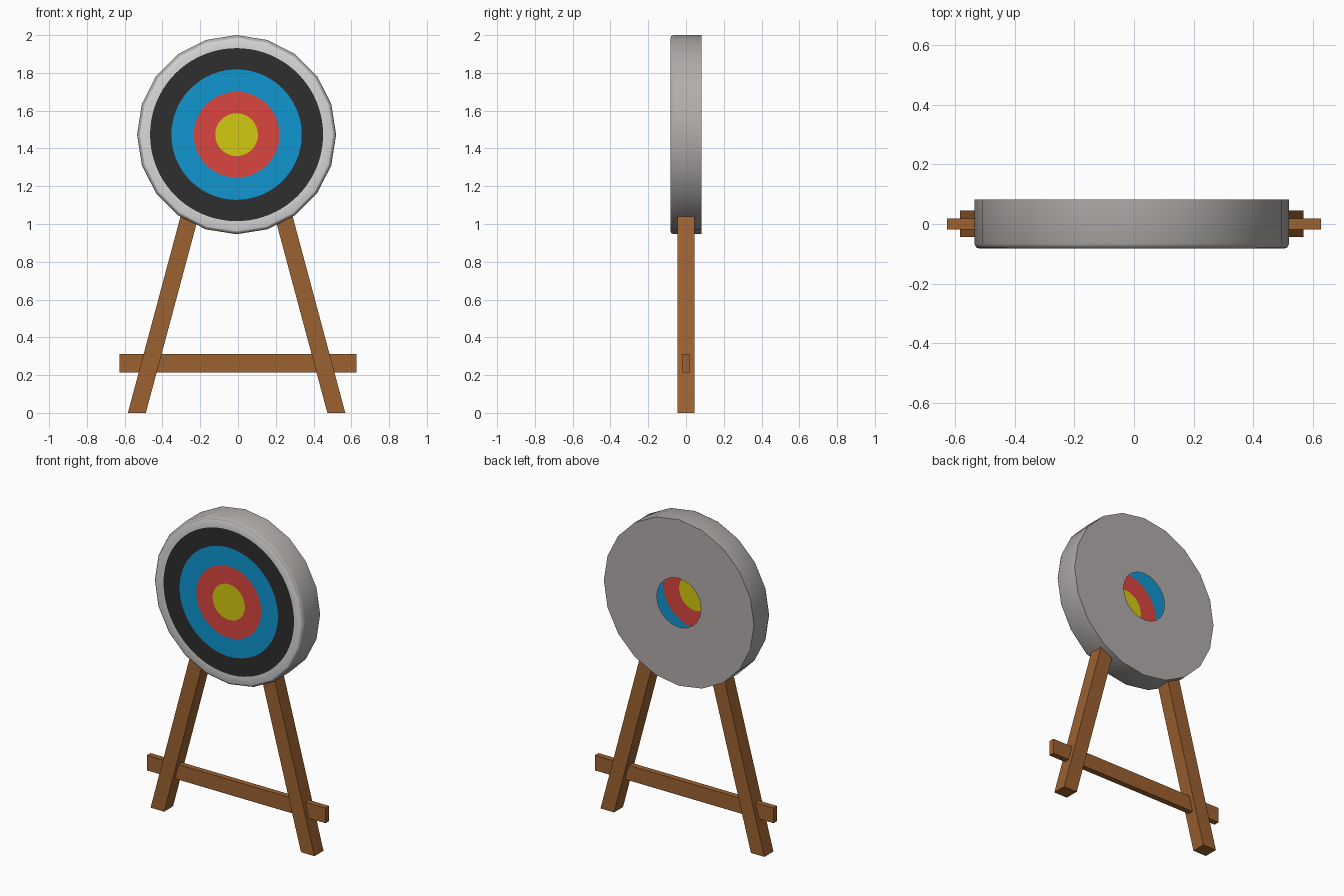
import bpy, bmesh, math

if "Cube" in bpy.data.objects:
    bpy.data.objects.remove(bpy.data.objects["Cube"])


def material(name, srgb):
    m = bpy.data.materials.new(name)
    lin = [(c / 255 / 12.92) if c < 11 else ((c / 255 + 0.055) / 1.055) ** 2.4 for c in srgb]
    m.diffuse_color = (*lin, 1)
    m.use_nodes = True
    m.node_tree.nodes["Principled BSDF"].inputs["Base Color"].default_value = m.diffuse_color
    return m


wood = material("brown wood", (156, 97, 48))
grey = material("grey rim", (176, 172, 170))
white = material("white ring", (216, 216, 216))
black = material("black ring", (46, 46, 46))
blue = material("blue ring", (16, 150, 208))
red = material("red ring", (218, 69, 63))
yellow = material("yellow centre", (212, 202, 16))


def finish(bm, name, mats):
    me = bpy.data.meshes.new(name)
    bm.to_mesh(me)
    bm.free()
    for m in mats:
        me.materials.append(m)
    ob = bpy.data.objects.new(name, me)
    bpy.context.collection.objects.link(ob)
    return ob


def prism(name, outline, y0, y1):
    """Extrude an x-z outline from y0 to y1."""
    bm = bmesh.new()
    a = [bm.verts.new((x, y0, z)) for x, z in outline]
    b = [bm.verts.new((x, y1, z)) for x, z in outline]
    n = len(outline)
    bm.faces.new(a)
    bm.faces.new(b[::-1])
    for i in range(n):
        bm.faces.new((a[i], b[i], b[(i + 1) % n], a[(i + 1) % n]))
    bmesh.ops.recalc_face_normals(bm, faces=bm.faces)
    return finish(bm, name, [wood])


# Target: hollow round shell, painted front, open hole in the back
CX, CZ, SIDES, FINE = -0.0075, 1.473, 20, 4
FRONT, BACK = -0.082, 0.082
bm = bmesh.new()


def circle(r, y, n):
    return [bm.verts.new((CX + r * math.cos(2 * math.pi * i / n), y,
                          CZ + r * math.sin(2 * math.pi * i / n))) for i in range(n)]


def bridge(a, b, mat):
    n = len(a)
    for i in range(n):
        j = (i + 1) % n
        bm.faces.new((a[i], b[i], b[j], a[j])).material_index = mat


# painted rings, finely divided so they look round
n = SIDES * FINE
rings = [circle(r, FRONT, n) for r in (0.113, 0.227, 0.345, 0.458)]
bm.faces.new(rings[0]).material_index = 5
for k in range(3):
    bridge(rings[k], rings[k + 1], 4 - k)

# low-poly shell: rounded front edge, side wall, back annulus
shell = [circle(r, y, SIDES) for r, y in
         ((0.512, FRONT), (0.5215, -0.078), (0.527, -0.066), (0.527, BACK), (0.155, BACK))]
for k in range(4):
    bridge(shell[k], shell[k + 1], 0)

# white ring joins the fine circle to the coarse rim
inner, outer = rings[3], shell[0]
for i in range(SIDES):
    arc = [inner[(i * FINE + k) % n] for k in range(FINE + 1)]
    bm.faces.new(arc[::-1] + [outer[i], outer[(i + 1) % SIDES]]).material_index = 1
bmesh.ops.recalc_face_normals(bm, faces=bm.faces)
bm.faces.ensure_lookup_table()
if bm.faces[0].normal.y > 0:
    bmesh.ops.reverse_faces(bm, faces=bm.faces)
target = finish(bm, "target_disc", [grey, white, black, blue, red, yellow])
bpy.context.view_layer.objects.active = target
target.select_set(True)
bpy.ops.object.shade_smooth_by_angle(angle=math.radians(45))

# Slanted legs, ending inside the disc
TOP, SLOPE = 1.10, 0.268
for name, s in (("left_leg", -1), ("right_leg", 1)):
    lo, hi = 0.4805, 0.5755
    pts = [(lo, 0), (hi, 0), (hi - SLOPE * TOP, TOP), (lo - SLOPE * TOP, TOP)]
    prism(name, [(s * x - 0.0075, z) for x, z in pts], -0.044, 0.046)

# Cross bar through both legs
prism("cross_bar", [(-0.627, 0.215), (0.627, 0.215), (0.627, 0.311), (-0.627, 0.311)],
      -0.018, 0.018)
